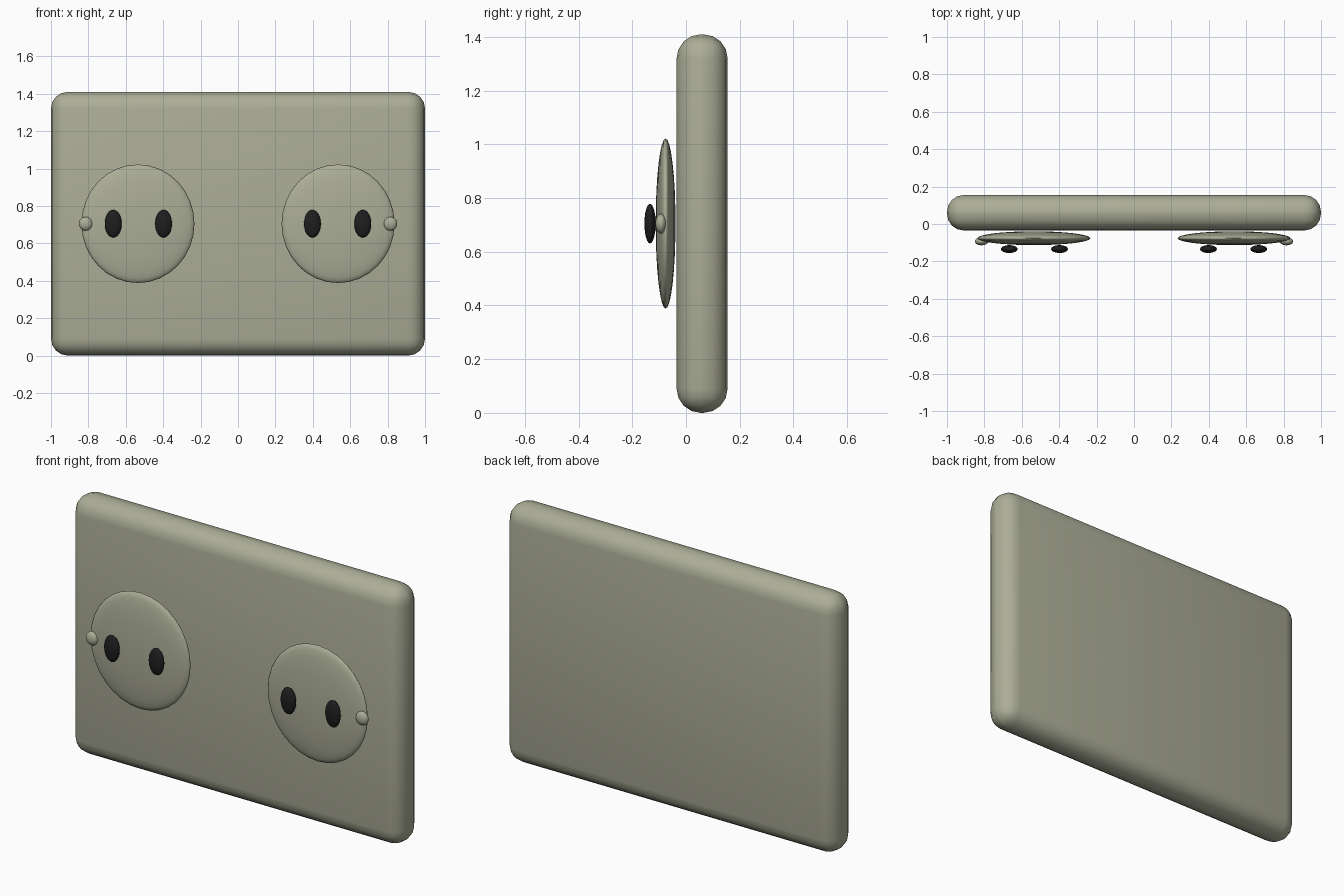
import bpy, math

if "Cube" in bpy.data.objects:
    bpy.data.objects.remove(bpy.data.objects["Cube"])


def material(name, rgb):
    m = bpy.data.materials.new(name)
    m.diffuse_color = (*rgb, 1)
    m.use_nodes = True
    m.node_tree.nodes["Principled BSDF"].inputs["Base Color"].default_value = m.diffuse_color
    return m


putty = material("putty_grey", (0.41, 0.42, 0.31))
black = material("soft_black", (0.013, 0.013, 0.014))


def finish(name, mat, angle):
    o = bpy.context.object
    o.name = name
    o.data.materials.append(mat)
    bpy.ops.object.shade_smooth_by_angle(angle=math.radians(angle))
    return o


def ellipsoid(name, loc, radii, mat, segments=32, rings=16):
    # flattened sphere whose poles face front and back
    rx, ry, rz = radii
    bpy.ops.mesh.primitive_uv_sphere_add(segments=segments, ring_count=rings,
                                         radius=1, location=loc,
                                         rotation=(math.pi / 2, 0, 0))
    bpy.context.object.scale = (rx, rz, ry)
    bpy.ops.object.transform_apply(location=False, rotation=True, scale=True)
    return finish(name, mat, 80)


# Rounded back plate
bpy.ops.mesh.primitive_cube_add(size=1, location=(0, 0.06, 0.705))
bpy.context.object.scale = (2, 0.19, 1.41)
bpy.ops.object.transform_apply(location=False, rotation=False, scale=True)
bev = bpy.context.object.modifiers.new("rounding", 'BEVEL')
bev.width = 0.09
bev.segments = 4
bpy.ops.object.modifier_apply(modifier="rounding")
finish("plate", putty, 40)

# Two mirrored discs, each with two dark ovals and an outer knob
for side, s in (("left", -1), ("right", 1)):
    ellipsoid(f"{side}_disc", (s * 0.535, -0.076, 0.705), (0.302, 0.037, 0.317), putty)
    ellipsoid(f"{side}_knob", (s * 0.815, -0.093, 0.705), (0.036, 0.021, 0.037), putty, 24, 12)
    for part, x in (("inner", 0.398), ("outer", 0.667)):
        ellipsoid(f"{side}_{part}_oval", (s * x, -0.134, 0.705),
                  (0.045, 0.021, 0.074), black, 24, 12)
